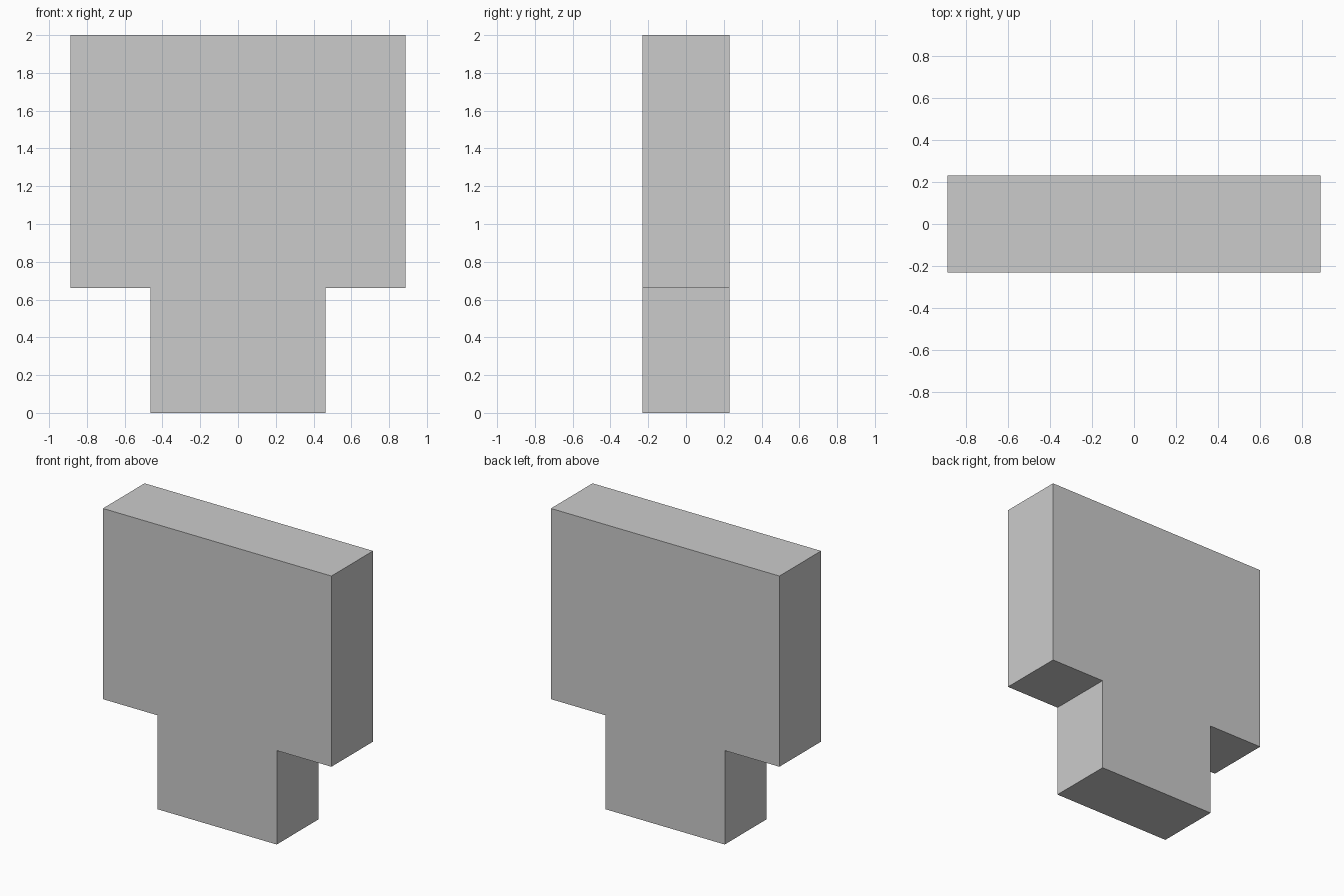
import bpy, bmesh

if "Cube" in bpy.data.objects:
    bpy.data.objects.remove(bpy.data.objects["Cube"])

HALF_TOP, HALF_STEM = 0.888, 0.463
STEP_Z, HEIGHT, DEPTH = 0.66, 2.0, 0.462

# Right half of the T-shaped outline, mirrored for the left half
right = [(HALF_STEM, 0), (HALF_STEM, STEP_Z), (HALF_TOP, STEP_Z), (HALF_TOP, HEIGHT)]
outline = right + [(-x, z) for x, z in reversed(right)]

# Extrude the outline from front to back
bm = bmesh.new()
face = bm.faces.new([bm.verts.new((x, -DEPTH / 2, z)) for x, z in outline])
extruded = bmesh.ops.extrude_face_region(bm, geom=[face], use_keep_orig=True)
verts = [g for g in extruded["geom"] if isinstance(g, bmesh.types.BMVert)]
bmesh.ops.translate(bm, vec=(0, DEPTH, 0), verts=verts)
bmesh.ops.recalc_face_normals(bm, faces=bm.faces)

mesh = bpy.data.meshes.new("stepped_block")
bm.to_mesh(mesh)
bm.free()
bpy.context.collection.objects.link(bpy.data.objects.new("stepped_block", mesh))
